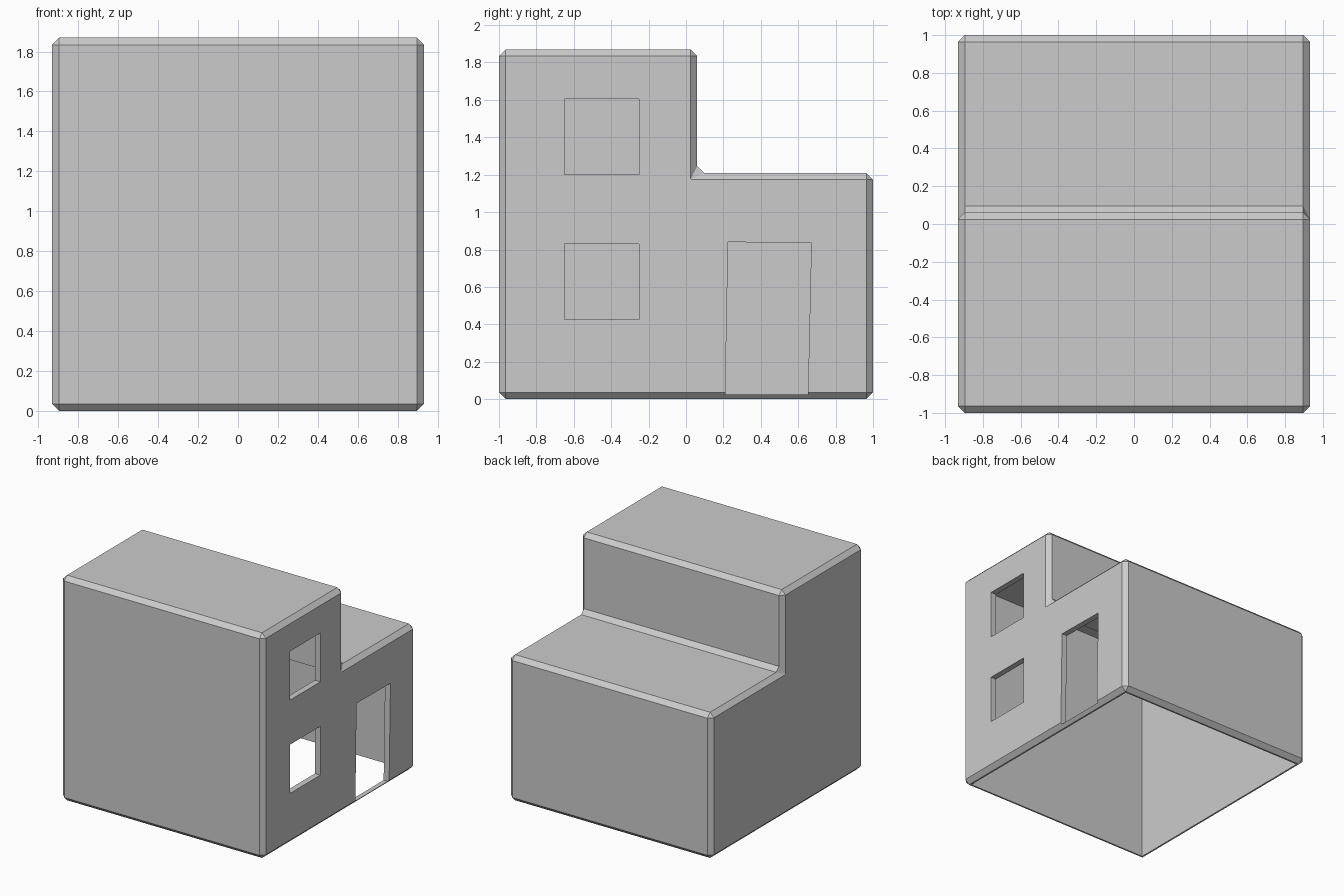
import bpy, bmesh

if "Cube" in bpy.data.objects:
    bpy.data.objects.remove(bpy.data.objects["Cube"])

WALL = 0.05
BEVEL = 0.036


def prism(name, profile, x0, x1):
    """Extrude a closed (y, z) profile along x."""
    bm = bmesh.new()
    face = bm.faces.new([bm.verts.new((x0, y, z)) for y, z in profile])
    ext = bmesh.ops.extrude_face_region(bm, geom=[face])
    verts = [v for v in ext["geom"] if isinstance(v, bmesh.types.BMVert)]
    bmesh.ops.translate(bm, verts=verts, vec=(x1 - x0, 0, 0))
    bmesh.ops.recalc_face_normals(bm, faces=bm.faces)
    mesh = bpy.data.meshes.new(name)
    bm.to_mesh(mesh)
    bm.free()
    obj = bpy.data.objects.new(name, mesh)
    bpy.context.collection.objects.link(obj)
    return obj


def stepped(front, mid, back, bottom, low, high):
    return [(front, bottom), (back, bottom), (back, low),
            (mid, low), (mid, high), (front, high)]


def rect(y0, y1, z0, z1):
    return [(y0, z0), (y1, z0), (y1, z1), (y0, z1)]


# Stepped house shell with chamfered edges
house = prism("house_shell", stepped(-1, 0.06, 1, 0, 1.21, 1.87), -0.932, 0.932)
bev = house.modifiers.new("chamfer", "BEVEL")
bev.width = BEVEL
bev.segments = 1
bev.limit_method = "ANGLE"

# Hollow interior open at the bottom, plus window and door openings
w = WALL
cutters = [
    prism("interior_cutter",
          stepped(-1 + w, 0.06 - w, 1 - w, -0.2, 1.21 - w, 1.87 - w),
          -0.932 + w, 0.932 - w),
    prism("upper_window_cutter", rect(-0.65, -0.25, 1.2, 1.605), 0.7, 1.1),
    prism("lower_window_cutter", rect(-0.65, -0.25, 0.425, 0.83), 0.7, 1.1),
    prism("door_cutter",
          [(0.21, 0.025), (0.652, 0.025), (0.67, 0.835), (0.225, 0.84)], 0.7, 1.1),
]
for c in cutters:
    mod = house.modifiers.new(c.name, "BOOLEAN")
    mod.operation = "DIFFERENCE"
    mod.solver = "EXACT"
    mod.object = c
    c.hide_render = True
    c.hide_set(True)
